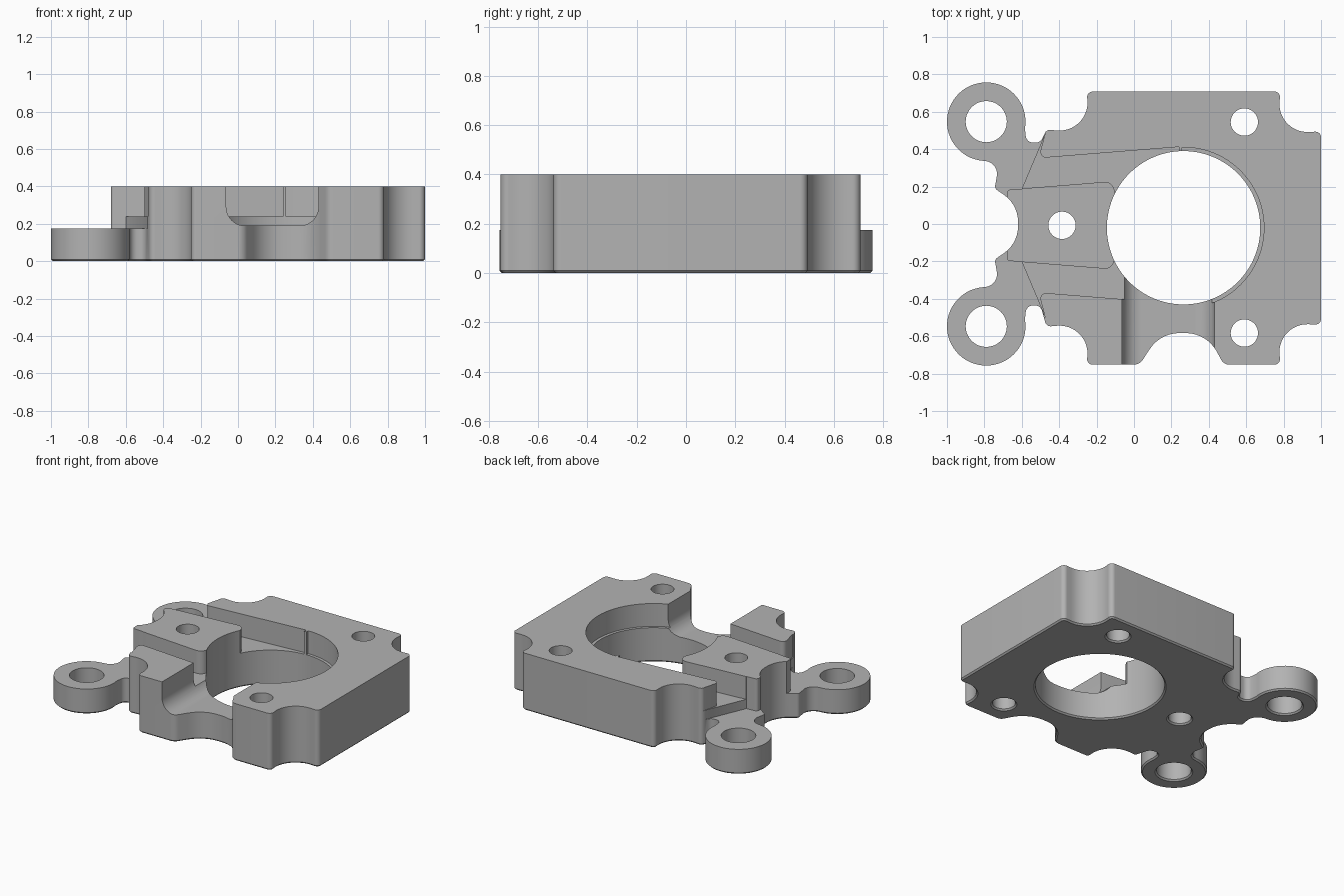
import bpy, bmesh
from math import sin, cos, tan, radians, pi
from mathutils import Vector, Matrix

if "Cube" in bpy.data.objects:
    bpy.data.objects.remove(bpy.data.objects["Cube"], do_unlink=True)

metal = bpy.data.materials.new("satin grey")
metal.use_nodes = True
GREY = (0.45, 0.45, 0.45, 1)
metal.diffuse_color = GREY
metal.node_tree.nodes["Principled BSDF"].inputs["Base Color"].default_value = GREY


def mirrored(pts, c):
    """Same corners mirrored across y = c, in reverse order."""
    return [(p[0], 2 * c - p[1], *p[2:]) for p in reversed(pts)]


def arc(cx, cy, r, a0, a1, n):
    return [(cx + r * cos(radians(a0 + (a1 - a0) * i / n)),
             cy + r * sin(radians(a0 + (a1 - a0) * i / n))) for i in range(n + 1)]


def fillet(corners):
    """Round each corner (x, y, radius); a missing radius keeps it sharp."""
    out = []
    for i, c in enumerate(corners):
        p = Vector(c[:2])
        if len(c) < 3:
            out.append(p)
            continue
        a = (Vector(corners[i - 1][:2]) - p).normalized()
        b = (Vector(corners[(i + 1) % len(corners)][:2]) - p).normalized()
        half = a.angle(b) / 2
        r = c[2]
        centre = p + (a + b).normalized() * r / sin(half)
        v0 = p + a * r / tan(half) - centre
        v1 = p + b * r / tan(half) - centre
        turn = pi - 2 * half
        n = max(4, int(turn / 0.13))
        for k in range(n + 1):
            t = turn * k / n
            out.append(centre + (v0 * sin(turn - t) + v1 * sin(t)) / sin(turn))
    return out


def prism(name, corners, z0, z1):
    bm = bmesh.new()
    face = bm.faces.new([bm.verts.new((p.x, p.y, z0)) for p in fillet(corners)])
    top = bmesh.ops.extrude_face_region(bm, geom=[face])
    verts = [g for g in top["geom"] if isinstance(g, bmesh.types.BMVert)]
    bmesh.ops.translate(bm, verts=verts, vec=(0, 0, z1 - z0))
    bmesh.ops.recalc_face_normals(bm, faces=bm.faces)
    mesh = bpy.data.meshes.new(name)
    bm.to_mesh(mesh)
    bm.free()
    ob = bpy.data.objects.new(name, mesh)
    bpy.context.collection.objects.link(ob)
    return ob


def bore(name, x, y, r, n=48):
    return prism(name, arc(x, y, r, 0, 360 - 360 / n, n - 1), -0.1, 0.6)


# Outline: square block with scooped corners, joined to two round ears
BY = -0.022
EAR_X, EAR_Y = -0.79, 0.547
block = [(1, 0.495, 0.03), (0.755, 0.483, 0.15), (0.785, 0.708, 0.03),
         (-0.255, 0.708, 0.03), (-0.225, 0.483, 0.15), (-0.468, 0.505, 0.03)]
neck = [(-0.5, 0.435, 0.04), (-0.575, 0.435, 0.04)]
neck += arc(EAR_X, EAR_Y, 0.21, -10, 265, 44)
neck += [(-0.72, 0.33, 0.07), (-0.745, 0.19, 0.025), (-0.62, 0.104, 0.175)]
front_scoop = [(0.03, -0.752, 0.06), (0.14, -0.583, 0.19),
               (0.39, -0.583, 0.19), (0.48, -0.752, 0.05)]
lower = mirrored(block, BY)
outline = block + neck + mirrored(neck, 0) + lower[:3] + front_scoop + lower[3:]
body = prism("mounting_block", outline, 0, 0.4)

# Lowered ears and side channels, leaving the central island standing
CY = -0.007
ear_step = [(-1.2, 0.9), (-0.52, 0.9), (-0.483, 0.465), (-0.6, 0.188),
            (-0.68, 0.183, 0.02), (-0.68, 0.1), (-1.2, 0.1)]
channel = [(-0.9, 0.5), (-0.475, 0.485), (-0.51, 0.352, 0.03), (0.24, 0.412),
           (0.24, 0.1), (-0.085, 0.12), (-0.12, 0.228, 0.05),
           (-0.63, 0.187), (-0.9, 0.182)]
cutters = []
for side in ("left", "right"):
    shapes = [(ear_step, 0.175), (channel, 0.24)]
    for shape, floor in shapes:
        pts = shape if side == "left" else mirrored(shape, CY)
        cutters.append(prism(side + "_pocket_cutter", pts, floor, 0.6))

# Main bore with its counterbore, and the smaller holes
HX, HY = 0.265, -0.02
cutters.append(bore("main_bore_cutter", HX, HY, 0.41, 128))
cutters.append(prism("counterbore_cutter",
                     [(HX, HY)] + arc(HX, HY, 0.43, -130, 91, 80), 0.24, 0.6))
for x, y, r in ((0.59, 0.545, 0.073), (0.59, -0.583, 0.073), (-0.385, -0.007, 0.073),
                (EAR_X, EAR_Y, 0.11), (EAR_X, -EAR_Y, 0.11)):
    cutters.append(bore("hole_cutter", x, y, r))

# Rounded front opening, drawn in x-z and swept along y
opening = prism("front_opening_cutter",
                [(-0.063, 0.6), (-0.063, 0.19, 0.1), (0.43, 0.19, 0.1), (0.43, 0.6)],
                0.2, 0.95)
opening.data.transform(Matrix.Rotation(pi / 2, 4, "X"))
cutters.append(opening)

for cutter in cutters:
    cutter.hide_render = True
    mod = body.modifiers.new(cutter.name, "BOOLEAN")
    mod.operation = "DIFFERENCE"
    mod.solver = "EXACT"
    mod.object = cutter
bpy.context.view_layer.update()
result = body.evaluated_get(bpy.context.evaluated_depsgraph_get())
mesh = bpy.data.meshes.new_from_object(result)
body.modifiers.clear()
body.data = mesh
for cutter in cutters:
    bpy.data.objects.remove(cutter, do_unlink=True)

# Small chamfer around every underside edge
bm = bmesh.new()
bm.from_mesh(mesh)
bmesh.ops.remove_doubles(bm, verts=bm.verts, dist=0.0002)
rim = [e for e in bm.edges if all(abs(v.co.z) < 1e-4 for v in e.verts)
       and len(e.link_faces) == 2 and e.calc_face_angle() > 1]
bmesh.ops.bevel(bm, geom=rim, offset=0.01, segments=1, affect="EDGES",
                clamp_overlap=False)
bm.to_mesh(mesh)
bm.free()

mesh.materials.clear()
mesh.materials.append(metal)
bpy.ops.object.select_all(action="DESELECT")
body.select_set(True)
bpy.context.view_layer.objects.active = body
bpy.ops.object.shade_smooth_by_angle(angle=radians(30))
